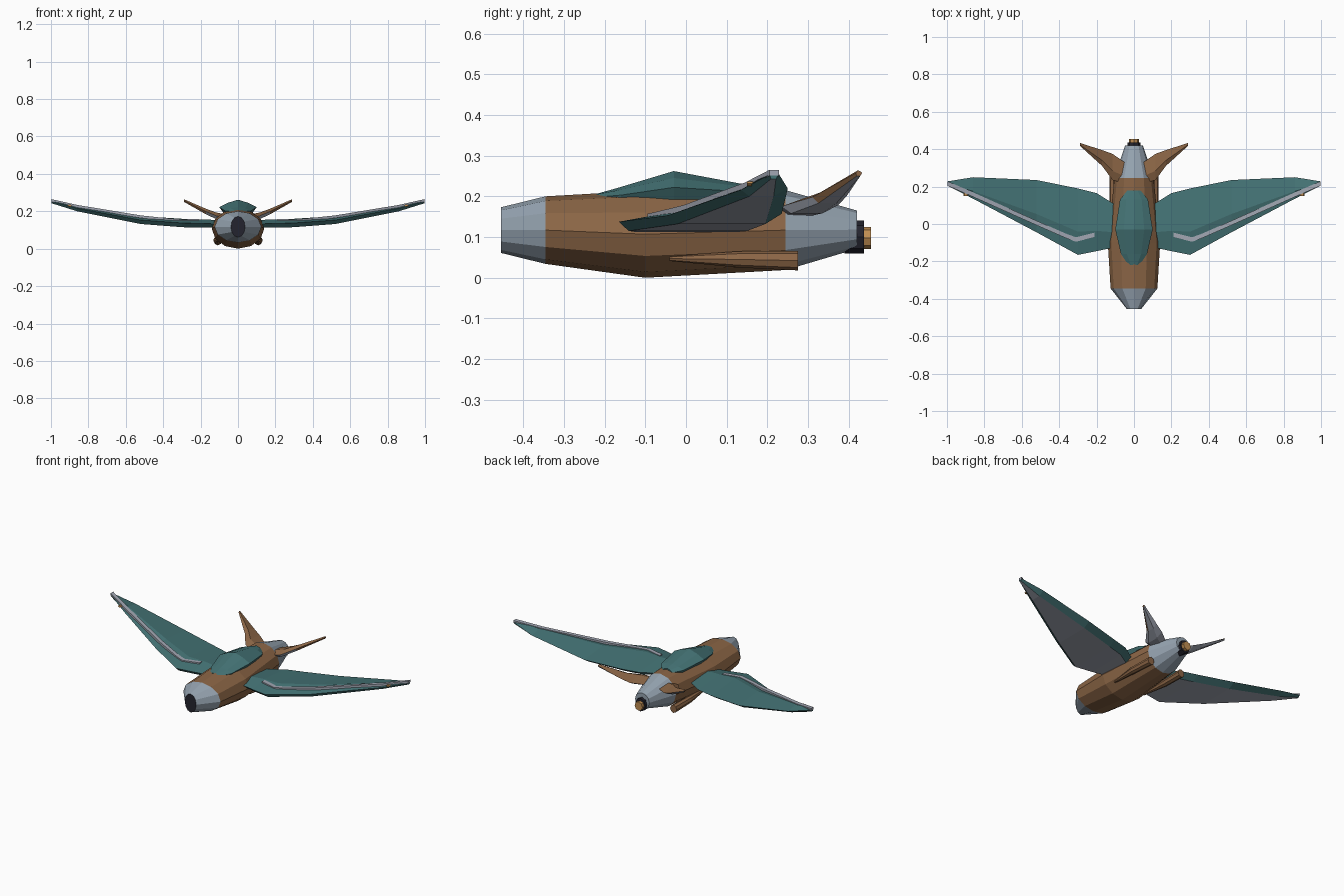
import bpy, bmesh, math
from mathutils import Vector

cube = bpy.data.objects.get("Cube")
if cube:
    bpy.data.objects.remove(cube, do_unlink=True)


def material(name, rgb):
    def linear(c):
        c /= 255
        return c / 12.92 if c < 0.04 else ((c + 0.055) / 1.055) ** 2.4
    colour = [linear(c) for c in rgb] + [1]
    mat = bpy.data.materials.new(name)
    mat.use_nodes = True
    mat.diffuse_color = colour
    mat.node_tree.nodes["Principled BSDF"].inputs["Base Color"].default_value = colour
    return mat


brown = material("brown", (140, 102, 70))
teal = material("teal", (68, 115, 117))
steel = material("steel_blue", (150, 164, 177))
silver = material("silver", (162, 167, 179))
black = material("near_black", (36, 36, 46))
gold = material("gold", (192, 142, 82))


def loft(name, rings, mats, rule=None):
    """Skin equal-length rings, cap both ends, colour the faces by a rule."""
    bm = bmesh.new()
    loops = [[bm.verts.new(p) for p in ring] for ring in rings]
    n = len(loops[0])
    for a, b in zip(loops, loops[1:]):
        for i in range(n):
            j = (i + 1) % n
            bm.faces.new((a[i], a[j], b[j], b[i]))
    bm.faces.new(loops[0])
    bm.faces.new(loops[-1])
    bmesh.ops.recalc_face_normals(bm, faces=bm.faces)
    bm.normal_update()
    if rule:
        for f in bm.faces:
            f.material_index = rule(f.normal, f.calc_center_median())
    mesh = bpy.data.meshes.new(name)
    bm.to_mesh(mesh)
    bm.free()
    for m in mats:
        mesh.materials.append(m)
    obj = bpy.data.objects.new(name, mesh)
    bpy.context.collection.objects.link(obj)
    return obj


def oval(y, rx, rz, z, x=0, n=12):
    turns = [math.tau * i / n for i in range(n)]
    return [Vector((x + rx * math.cos(a), y, z + rz * math.sin(a))) for a in turns]


def foil(x, y0, y1, z, t):
    """Five-sided wing section with a flat underside."""
    c = y1 - y0
    inset = min(0.04, 0.3 * c)
    return [(x, y0, z + 0.5 * t), (x, y0 + 0.35 * c, z + t), (x, y1, z + 0.6 * t),
            (x, y1 - inset, z), (x, y0 + 0.6 * inset, z)]


def flip(rings, side):
    return [[(side * p[0], p[1], p[2]) for p in ring] for ring in rings]


# Fuselage with steel nose and tail and a dark intake
def hull_colour(normal, centre):
    if normal.y < -0.95:
        return 2
    return 0 if -0.34 < centre.y < 0.24 else 1


loft("fuselage", [oval(-0.455, 0.038, 0.056, 0.117),
                  oval(-0.345, 0.125, 0.083, 0.117),
                  oval(-0.1, 0.14, 0.107, 0.107),
                  oval(0.245, 0.105, 0.098, 0.117),
                  oval(0.42, 0.048, 0.047, 0.118)],
     [brown, steel, black], hull_colour)

# Exhaust
loft("exhaust_ring", [oval(0.39, 0.034, 0.04, 0.1, n=8),
                      oval(0.437, 0.034, 0.04, 0.1, n=8)], [black])
loft("exhaust_plug", [oval(0.435, 0.026, 0.027, 0.098, n=8),
                      oval(0.455, 0.026, 0.027, 0.098, n=8)], [gold])

# Canopy with a central ridge: y, half width, edge height, ridge height
canopy = [(-0.22, 0.03, 0.198, 0.206), (-0.16, 0.07, 0.203, 0.223),
          (-0.03, 0.1, 0.222, 0.262), (0.13, 0.075, 0.212, 0.232),
          (0.18, 0.035, 0.205, 0.223)]
loft("canopy", [[(-w, y, e), (-0.55 * w, y, (e + r) / 2 + 0.003), (0, y, r),
                 (0.55 * w, y, (e + r) / 2 + 0.003), (w, y, e),
                 (0.7 * w, y, e - 0.04), (-0.7 * w, y, e - 0.04)]
                for y, w, e, r in canopy], [teal])

# Stations: x, leading y, trailing y, underside z, thickness
wing = [(0.08, -0.12, 0.09, 0.112, 0.04), (0.2, -0.145, 0.165, 0.112, 0.045),
        (0.3, -0.165, 0.19, 0.115, 0.045), (0.52, -0.045, 0.235, 0.132, 0.042),
        (0.86, 0.135, 0.25, 0.2, 0.032), (0.997, 0.205, 0.228, 0.243, 0.02)]
fin = [(0.05, 0.215, 0.33, 0.15, 0.03), (0.115, 0.235, 0.375, 0.158, 0.035),
       (0.17, 0.31, 0.395, 0.183, 0.03), (0.288, 0.417, 0.433, 0.25, 0.014)]
strip = [(0.21, -0.058, 0.152), (0.31, -0.083, 0.151), (0.36, -0.065, 0.155),
         (0.52, 0.005, 0.172), (0.86, 0.157, 0.228), (0.998, 0.217, 0.259)]

for label, side in (("left", 1), ("right", -1)):
    # Main wing, silver underneath
    loft(label + "_wing", flip([foil(*s) for s in wing], side), [teal, silver],
         lambda n, c: int(n.z < -0.9))
    # Raised strip along the leading edge
    loft(label + "_wing_strip",
         flip([[(x, y - 0.012, z - 0.008), (x, y - 0.012, z + 0.006),
                (x, y + 0.012, z + 0.006), (x, y + 0.012, z - 0.008)]
               for x, y, z in strip], side), [silver])
    # Tip light
    loft(label + "_tip_light",
         flip([oval(0.15, 0.012, 0.006, 0.231, 0.9, 6),
               oval(0.18, 0.012, 0.006, 0.231, 0.9, 6)], side), [gold])
    # Tail fin
    loft(label + "_tail_fin", flip([foil(*s) for s in fin], side), [brown, silver],
         lambda n, c: int(n.z < -0.5))
    # Tapered pod under the hull
    loft(label + "_pod", flip([oval(-0.04, 0.006, 0.006, 0.047, 0.105, 8),
                               oval(0.13, 0.02, 0.02, 0.045, 0.112, 8),
                               oval(0.275, 0.022, 0.024, 0.042, 0.108, 8)], side),
         [brown])
